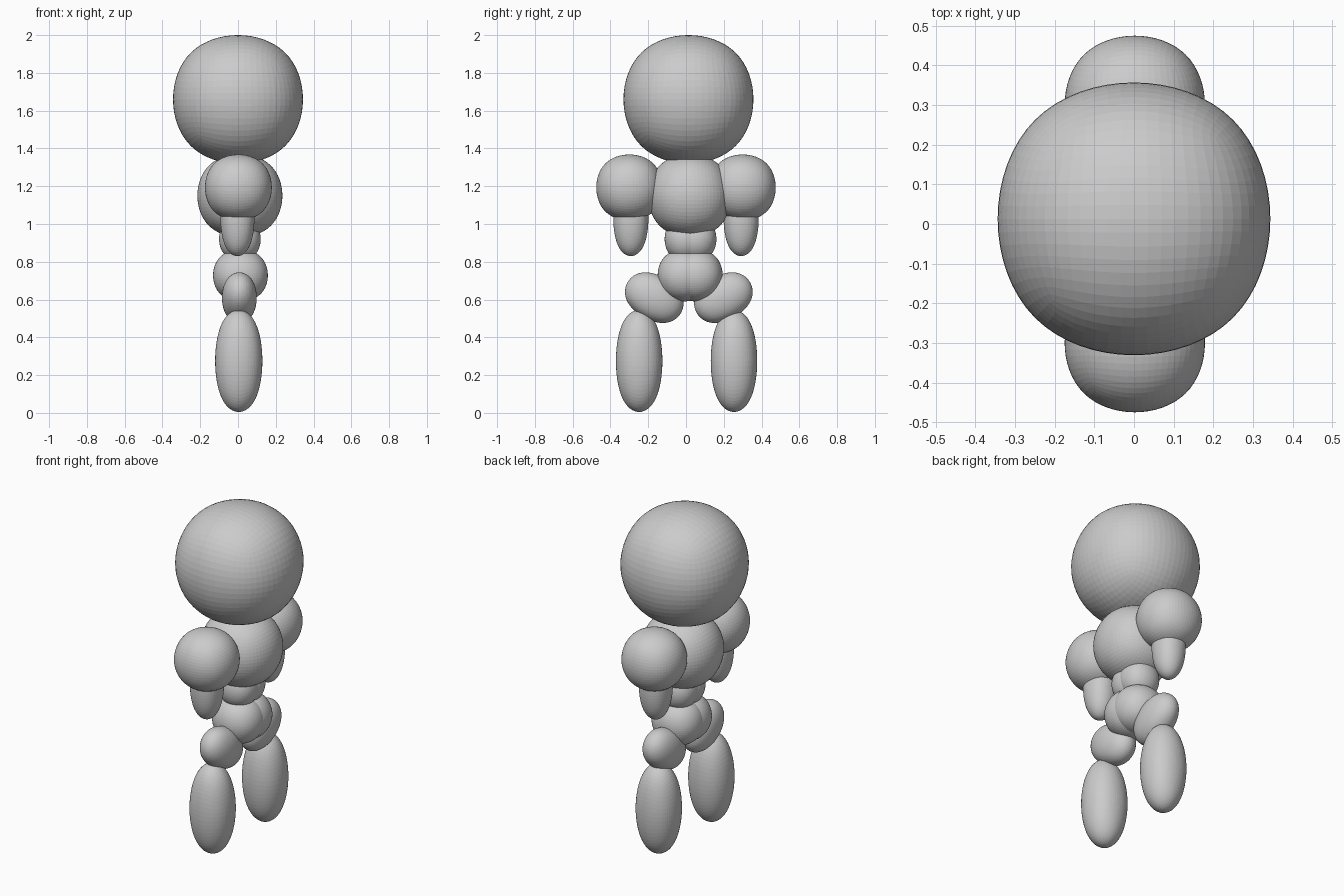
import bpy
import math

if "Cube" in bpy.data.objects:
    bpy.data.objects.remove(bpy.data.objects["Cube"])

# Master blob: a cube rounded by subdivision, normalised to a half-size of 1
bpy.ops.mesh.primitive_cube_add(size=2)
master = bpy.context.object
sub = master.modifiers.new("round", 'SUBSURF')
sub.levels = 4
bpy.ops.object.modifier_apply(modifier="round")
blob = master.data
extent = max(v.co.x for v in blob.vertices)
for v in blob.vertices:
    v.co /= extent
bpy.data.objects.remove(master)


def part(name, centre, half, tilt=0.0):
    """Rounded blob with given centre, half sizes and tilt about x (degrees)."""
    mesh = blob.copy()
    for v in mesh.vertices:
        v.co.x *= half[0]
        v.co.y *= half[1]
        v.co.z *= half[2]
    ob = bpy.data.objects.new(name, mesh)
    ob.location = centre
    ob.rotation_euler.x = math.radians(tilt)
    bpy.context.collection.objects.link(ob)
    return ob


# Head and chest
part("head", (0, 0.013, 1.66), (0.344, 0.344, 0.34))
part("chest", (0.01, 0.02, 1.15), (0.225, 0.22, 0.22))

# Waist and hips, each a pair of overlapping lobes
for label, s in (("left", -1), ("right", 1)):
    part(label + "_waist", (0.01, 0.024 + s * 0.03, 0.92), (0.11, 0.107, 0.115))
    part(label + "_hip", (0.013, 0.022 + s * 0.033, 0.728), (0.145, 0.139, 0.138))

# Limbs, mirrored across y
for label, s in (("left", -1), ("right", 1)):
    part(label + "_shoulder", (0.002, s * 0.3, 1.193), (0.177, 0.175, 0.175))
    part(label + "_forearm", (-0.003, s * 0.292, 1.03), (0.09, 0.093, 0.2))
    part(label + "_thigh", (0.007, 0.015 + s * 0.183, 0.61), (0.092, 0.163, 0.118), s * 30)
    part(label + "_shin", (0.004, 0.003 + s * 0.251, 0.275), (0.125, 0.123, 0.27))
